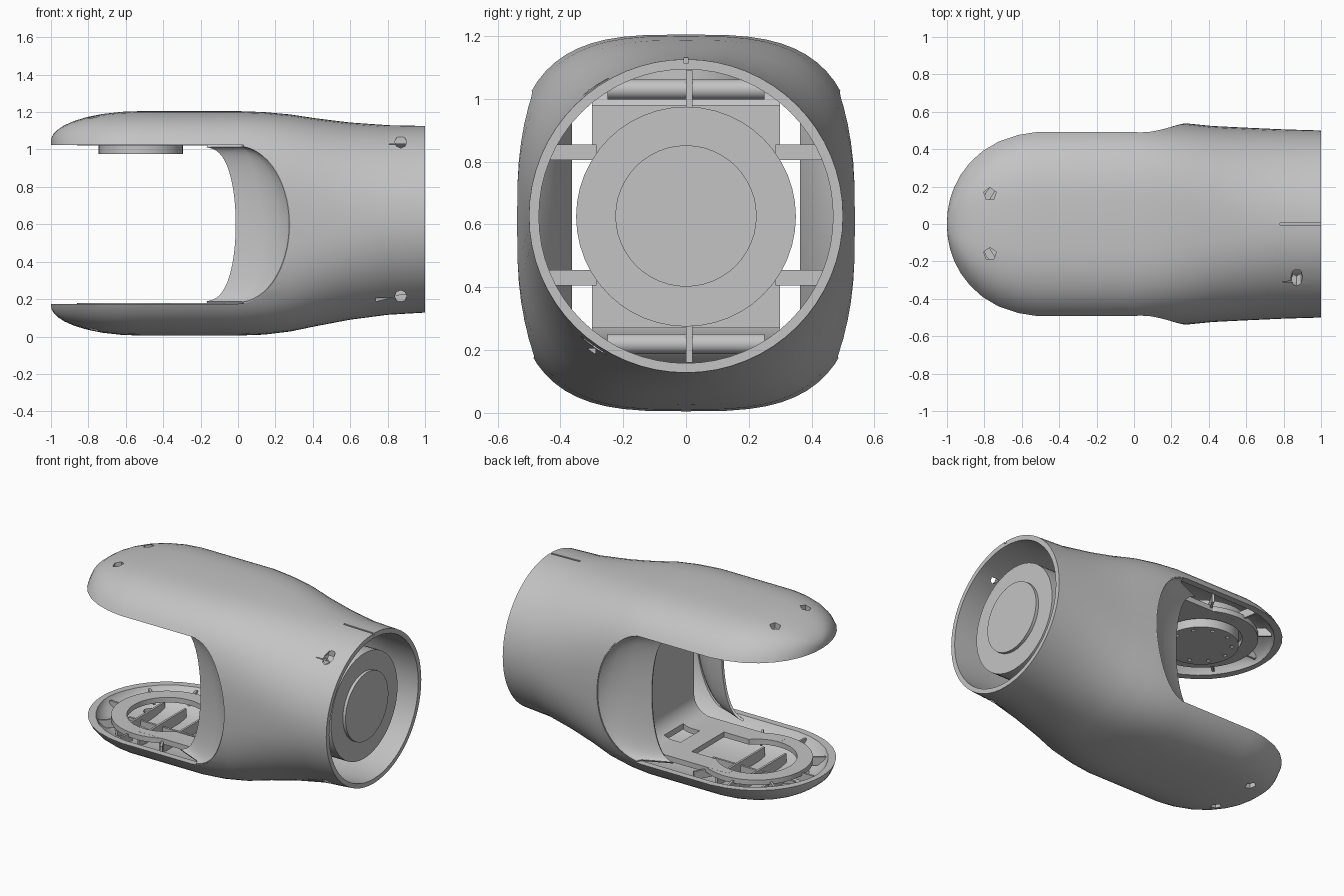
import bpy, bmesh
from math import sin, cos, pi, radians, copysign
from mathutils import Matrix

cube = bpy.data.objects.get("Cube")
if cube:
    bpy.data.objects.remove(cube)

grey = bpy.data.materials.new("light grey")
grey.use_nodes = True
grey.diffuse_color = (0.55, 0.55, 0.55, 1)
grey.node_tree.nodes["Principled BSDF"].inputs["Base Color"].default_value = (0.55, 0.55, 0.55, 1)
JX, MID, SQ = -0.52, 0.605, 3.2   # joint centre, fork mid height, fork squareness


def add(name, bm):
    bmesh.ops.recalc_face_normals(bm, faces=bm.faces)
    mesh = bpy.data.meshes.new(name)
    bm.to_mesh(mesh)
    bm.free()
    mesh.materials.append(grey)
    ob = bpy.data.objects.new(name, mesh)
    bpy.context.collection.objects.link(ob)
    return ob


def activate(ob):
    bpy.ops.object.select_all(action='DESELECT')
    ob.select_set(True)
    bpy.context.view_layer.objects.active = ob


def smooth(ob):
    activate(ob)
    bpy.ops.object.shade_smooth_by_angle(angle=radians(30))
    return ob


def cut(ob, *cutters):
    for c in cutters:
        c.hide_render = True
        m = ob.modifiers.new("cut", 'BOOLEAN')
        m.operation, m.solver, m.object = 'DIFFERENCE', 'EXACT', c
        activate(ob)
        bpy.ops.object.modifier_apply(modifier=m.name)


def remove(*obs):
    for o in obs:
        bpy.data.objects.remove(o)


def cyl(name, centre, r, depth, axis='Z', seg=48):
    rot = {'Z': Matrix(), 'X': Matrix.Rotation(pi / 2, 4, 'Y'), 'Y': Matrix.Rotation(pi / 2, 4, 'X')}[axis]
    bm = bmesh.new()
    bmesh.ops.create_cone(bm, cap_ends=True, segments=seg, radius1=r, radius2=r,
                          depth=depth, matrix=Matrix.Translation(centre) @ rot)
    return add(name, bm)


def box(name, centre, size, turn=0):
    bm = bmesh.new()
    bmesh.ops.create_cube(bm, size=1, matrix=Matrix.Translation(centre) @ Matrix.Rotation(turn, 4, 'Z')
                          @ Matrix.Diagonal((*size, 1)))
    return add(name, bm)


def prism(name, pts, half):
    bm = bmesh.new()
    f = bm.faces.new([bm.verts.new((x, -half, z)) for x, z in pts])
    ext = bmesh.ops.extrude_face_region(bm, geom=[f])
    bmesh.ops.translate(bm, vec=(0, 2 * half, 0), verts=[v for v in ext["geom"] if isinstance(v, bmesh.types.BMVert)])
    return add(name, bm)


# Arm sections: x, half width, half height, centre height, squareness
ROWS = [(-0.52, .555, .6, MID, SQ), (-0.25, .555, .6, MID, SQ), (0, .555, .6, MID, SQ),
        (.14, .545, .595, MID, 3.1), (.28, .538, .58, .607, 2.9), (.42, .524, .555, .611, 2.6),
        (.6, .515, .527, .617, 2.3), (.8, .506, .507, .623, 2.05), (1, .5, .499, .627, 2)]


def loft(name, inset, end):
    rows = []
    for deg in (88, 82, 75, 67, 58, 48, 37, 25, 12):
        k, h = cos(radians(deg)), .44 + .16 * cos(radians(deg))
        w = .478 * k / (1 - (.435 / h) ** SQ) ** (1 / SQ)   # keeps the rim round in plan
        rows.append((JX - (.48 - inset) * sin(radians(deg)), max(w - inset, .004), h - inset, MID, SQ))
    rows += [(x, w - inset, h - inset, c, n) for x, w, h, c, n in ROWS]
    rows[-1] = (end, *rows[-1][1:])
    bm = bmesh.new()
    rings = []
    for x, w, h, c, n in rows:
        ring = []
        for i in range(64):
            s, k = sin(2 * pi * i / 64), cos(2 * pi * i / 64)
            ring.append(bm.verts.new((x, w * copysign(abs(k) ** (2 / n), k), c + h * copysign(abs(s) ** (2 / n), s))))
        rings.append(ring)
    for a, b in zip(rings, rings[1:]):
        for i in range(64):
            j = (i + 1) % 64
            bm.faces.new((a[i], a[j], b[j], b[i]))
    bm.faces.new(rings[0])
    bm.faces.new(rings[-1])
    return add(name, bm)


def skin_y(x, z):
    for a, b in zip(ROWS, ROWS[1:]):
        if a[0] <= x <= b[0]:
            t = (x - a[0]) / (b[0] - a[0])
            w, h, c, n = (p + (q - p) * t for p, q in zip(a[1:], b[1:]))
            return w * (1 - abs((z - c) / h) ** n) ** (1 / n)


# Hollow forked shell
shell = loft("forked_shell", 0, 1)
hollow = loft("hollow_cutter", .033, 1.06)
arch = [(.28 * cos(radians(d)), .6 + .425 * sin(radians(d))) for d in range(-90, 91, 6)]
opening = prism("opening_cutter", [(-1.3, .175)] + arch + [(-1.3, 1.025)], .8)
cut(shell, hollow, opening)
remove(hollow, opening)

# Screw pockets and rim groove
for z in (.215, 1.04):
    y = -skin_y(.87, z)
    c1 = cyl("pocket_cutter", (.87, y, z), .032, .09, 'Y', seg=8)
    c2 = box("pocket_cutter", (.80, y - .005, z - .02), (.13, .03, .02))
    cut(shell, c1, c2)
    remove(c1, c2)
for z in (.04, 1.17):
    for y in (-.16, .16):
        c = cyl("pocket_cutter", (-.77, y, z), .035, .08, seg=5)
        cut(shell, c)
        remove(c)
groove = box("groove_cutter", (.9, 0, 1.127), (.24, .012, .03))
cut(shell, groove)
remove(groove)
smooth(shell)

# Side lips: curve in from the opening edge to a crease, then run on to the frame
for side, label in ((1, "left"), (-1, "right")):
    bm = bmesh.new()
    grid = []
    for d in range(-84, 85, 6):
        s, k = sin(radians(d)), cos(radians(d))
        x0, z0 = .28 * k, .6 + .425 * s
        y0 = skin_y(x0, z0) - .005
        x1, y1, z1 = .12 * k, .41 + .04 * (1 - k), .6 + .422 * s
        row = [(x0 + (x1 - x0) * u ** 1.5, y0 + (y1 - y0) * u, z0 + (z1 - z0) * u) for u in (0, .25, .5, .75, 1)]
        row.append((-.22 + .21 * k ** .6, .37, .6 + .42 * s))
        grid.append([bm.verts.new((x, side * y, z)) for x, y, z in row])
    for a, b in zip(grid, grid[1:]):
        for i in range(5):
            bm.faces.new((a[i], a[i + 1], b[i + 1], b[i]))
    lip = add(label + "_opening_lip", bm)
    m = lip.modifiers.new("thickness", 'SOLIDIFY')
    m.thickness, m.offset = .015, 0
    activate(lip)
    bpy.ops.object.modifier_apply(modifier=m.name)
    smooth(lip)


# Inner C-shaped frame, its upright set back behind the lips
def c_path(t):
    pts = []
    for sgn in (-1, 1):
        arc = [(.03 + (.12 + t) * sin(radians(d)), .6 + sgn * (.30 + (.12 + t) * cos(radians(d))))
               for d in range(0, 91, 10)]
        arc = [(JX, .6 + sgn * (.42 + t))] + arc
        pts += arc if sgn < 0 else arc[::-1]
    return pts


hole = cyl("joint_hole_cutter", (JX, 0, .6), .245, 2)
neck = box("neck_cutter", (-.3, 0, .15), (.28, .34, .2))
window = box("window_cutter", (.03, 0, .17), (.12, .2, .15))
frame = prism("inner_frame", c_path(0) + c_path(.035)[::-1], .3)
cut(frame, hole, neck, window)
smooth(frame)
for z, label in ((.1625, "lower"), (1.0375, "upper")):
    ring = cyl(label + "_joint_ring", (JX, 0, z), .34, .034)
    cut(ring, hole, *([neck] if z < .5 else []))
    smooth(ring)
remove(hole, neck, window)

# Ribs inside both paddles
for sgn, label in ((-1, "lower"), (1, "upper")):
    for i in range(7):
        a = radians(60 + 40 * i)
        box(label + "_radial_rib", (JX + .36 * cos(a), .36 * sin(a), .6 + sgn * .465), (.12, .014, .055), a)
for x in (-.72, -.56, -.4):
    box("floor_rib", (x, 0, .08), (.014, .5, .07))
box("floor_spine", (-.5, 0, .065), (.6, .014, .05))

# Upper joint motor with bolt holes
motor = cyl("joint_motor", (JX, 0, 1.035), .225, .12)
for i in range(10):
    a = 2 * pi * i / 10
    c = cyl("bolt_cutter", (JX + .185 * cos(a), .185 * sin(a), .975), .013, .04, seg=10)
    cut(motor, c)
    remove(c)
smooth(motor)
smooth(cyl("motor_housing", (JX, 0, 1.09), .285, .07))

# Bracket and wrist motor in the round end
box("bracket_plate", (.215, 0, .625), (.07, .6, .71))
smooth(cyl("wrist_motor_body", (.4, 0, .625), .3, .32, 'X'))
smooth(cyl("wrist_motor_disc", (.74, 0, .625), .35, .38, 'X'))
smooth(cyl("wrist_output_disc", (.935, 0, .627), .225, .03, 'X'))
for z in (.43, .83):
    for s in (-1, 1):
        box("side_strut", (.36, s * .385, z), (.1, .2, .05))
for z in (.22, 1.03):
    smooth(cyl("cross_bar", (.42, 0, z), .032, .5, 'Y', seg=24))
    box("bar_support", (.42, 0.01, z), (.08, .02, .12))
